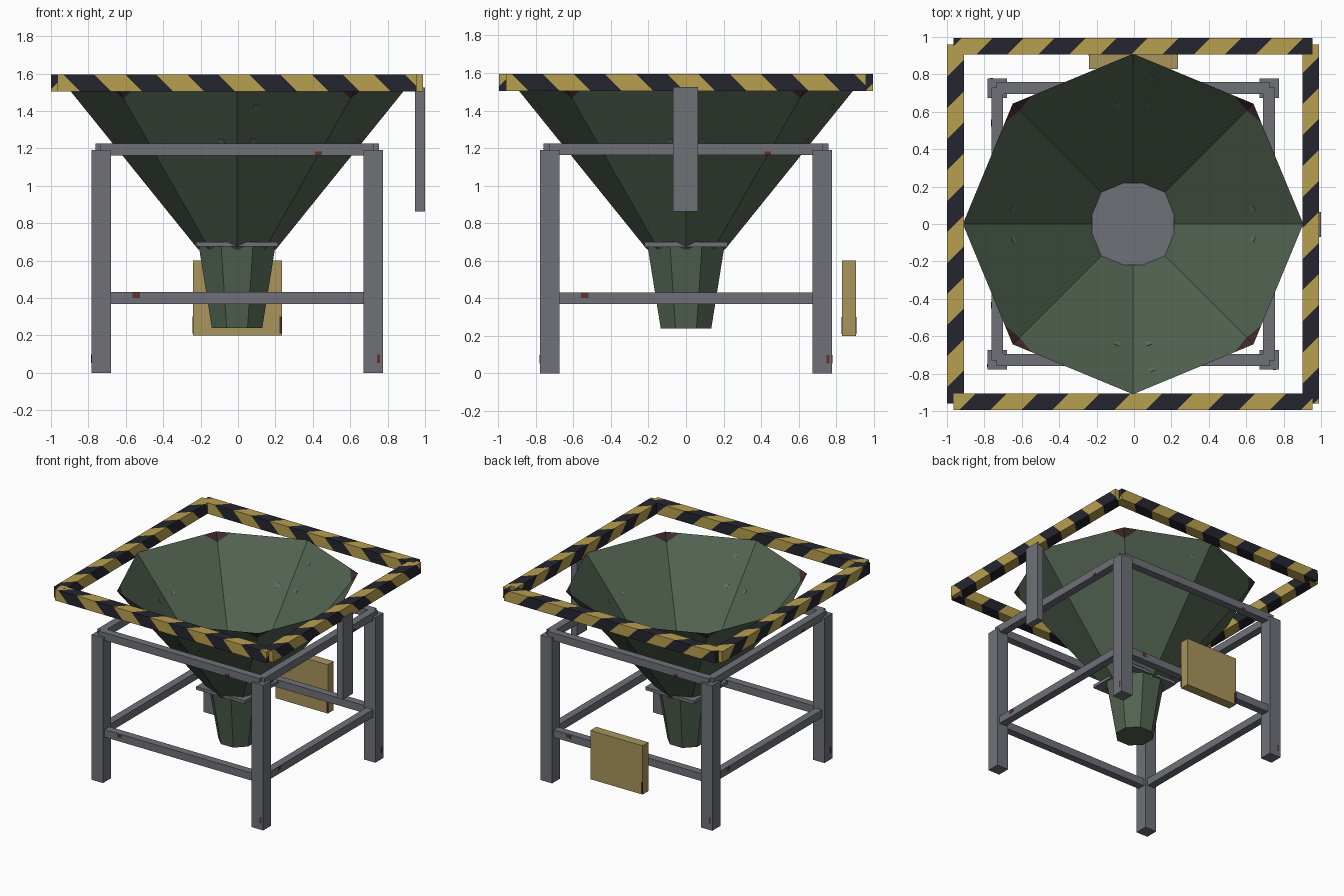
import bpy, bmesh, math
from mathutils import Vector, Matrix

if "Cube" in bpy.data.objects:
    bpy.data.objects.remove(bpy.data.objects["Cube"])

CX = -0.005  # the hopper and its stand sit slightly left of centre


def material(name, r, g, b):
    def lin(c):
        c /= 255
        return c / 12.92 if c <= 0.04045 else ((c + 0.055) / 1.055) ** 2.4
    m = bpy.data.materials.new(name)
    m.diffuse_color = (lin(r), lin(g), lin(b), 1)
    m.use_nodes = True
    m.node_tree.nodes["Principled BSDF"].inputs["Base Color"].default_value = m.diffuse_color
    return m


STEEL = material("grey steel", 110, 113, 120)
YELLOW = material("hazard yellow", 184, 160, 78)
BLACK = material("hazard black", 37, 37, 48)
GREEN = material("dull green", 82, 99, 81)
PANEL = material("faded yellow", 168, 149, 92)
DARK_RUST = material("dark rust", 64, 44, 42)
RUST = material("red rust", 98, 50, 42)
SCUFF = material("scuffed green", 100, 109, 101)


def finish(bm, name, *mats):
    me = bpy.data.meshes.new(name)
    bm.to_mesh(me)
    bm.free()
    for m in mats:
        me.materials.append(m)
    ob = bpy.data.objects.new(name, me)
    bpy.context.collection.objects.link(ob)
    return ob


def box_mesh(center, size):
    bm = bmesh.new()
    bmesh.ops.create_cube(bm, size=1, matrix=Matrix.Translation(center) @ Matrix.Diagonal((*size, 1)))
    return bm


def box(name, center, size, mat):
    return finish(box_mesh(center, size), name, mat)


def cut(bm, point, normal):
    bmesh.ops.bisect_plane(bm, geom=bm.verts[:] + bm.edges[:] + bm.faces[:],
                           dist=1e-5, plane_co=point, plane_no=normal)


def cone_shell(name, r_low, z_low, r_high, z_high, turn, cap):
    """Eight-sided tapering sheet, open at the top."""
    bm = bmesh.new()
    rings = []
    for r, z in ((r_low, z_low), (r_high, z_high)):
        rings.append([bm.verts.new((CX + r * math.cos(turn + i * math.pi / 4),
                                    r * math.sin(turn + i * math.pi / 4), z)) for i in range(8)])
    low, high = rings
    for i in range(8):
        j = (i + 1) % 8
        bm.faces.new((low[i], low[j], high[j], high[i]))
    if cap:
        bm.faces.new(low[::-1])
    return bm


# Hopper funnel with rusted rim corners on the diagonals
R_TOP, Z_TOP, R_LOW, Z_LOW = 0.91, 1.53, 0.208, 0.66
bm = cone_shell("hopper", R_LOW, Z_LOW, R_TOP, Z_TOP, 0, False)
corners = []
for i in range(4):
    a = math.pi / 4 + i * math.pi / 2
    radial = Vector((math.cos(a), math.sin(a), 0))
    point = Vector((CX, 0, Z_TOP)) + radial * 0.868
    corners.append((point, (radial - Vector((0, 0, 0.15))).normalized()))
    cut(bm, *corners[-1])
for f in bm.faces:
    c = f.calc_center_median()
    if any((c - p).dot(n) > 0 for p, n in corners):
        f.material_index = 1
finish(bm, "hopper", GREEN, DARK_RUST)

# Chute below the hopper, with a closed end
finish(cone_shell("chute", 0.146, 0.24, 0.222, 0.68, math.pi / 8, True), "chute", GREEN)
box("chute_flange", (CX, 0, 0.687), (0.44, 0.44, 0.026), STEEL)

# Scuff marks lying in the hopper wall
slope = (R_TOP - R_LOW) / (Z_TOP - Z_LOW)
bm = bmesh.new()
for q in range(4):
    for side in (-1, 1):
        for along in ((0.645, 0.785) if (q + side) % 4 == 0 else (0.645,)):
            a_face = q * math.pi / 2 + side * math.pi / 8
            a = q * math.pi / 2 + side * 0.13
            rho = along / math.cos(math.pi / 8) * math.cos(math.pi / 8)
            # wall radius in this direction is rho, found from the flat face
            height = Z_LOW + (rho * math.cos(a - a_face) / math.cos(math.pi / 8) - R_LOW) / slope
            out = Vector((math.cos(a_face), math.sin(a_face), -slope * math.cos(math.pi / 8)))
            spin = out.to_track_quat('Z', 'Y').to_matrix().to_4x4()
            pos = Matrix.Translation((CX + rho * math.cos(a), rho * math.sin(a), height))
            bmesh.ops.create_cube(bm, size=1, matrix=pos @ spin @ Matrix.Diagonal((0.03, 0.03, 0.005, 1)))
finish(bm, "hopper_scuffs", SCUFF)

# Stand: four legs, with upper and lower rails
LEG = 0.727
for sx in (-1, 1):
    for sy in (-1, 1):
        box("leg", (CX + sx * LEG, sy * LEG, 0.595), (0.104, 0.104, 1.19), STEEL)
for s in (-1, 1):
    for label, z in (("upper_rail", 1.194), ("lower_rail", 0.4)):
        box(label, (CX, s * LEG, z), (1.46, 0.062, 0.062), STEEL)
        box(label, (CX + s * LEG, 0, z), (0.062, 1.46, 0.062), STEEL)


# Striped guard frame: each bar is sliced diagonally into bands
def striped_bar(name, center, along_x, start):
    center = Vector(center)
    bm = box_mesh(center, (1.92, 0.09, 0.09) if along_x else (0.09, 1.92, 0.09))
    normal = Vector((1, -1, 1) if along_x else (-1, 1, 1))
    step = 0.166
    for k in range(-2, 16):
        cut(bm, center + normal * ((start + k * step) / 3), normal.normalized())
    for f in bm.faces:
        w = (f.calc_center_median() - center).dot(normal)
        f.material_index = 1 if math.floor((w - start) / step) % 2 == 0 else 0
    finish(bm, name, YELLOW, BLACK)


striped_bar("guard_front", (CX, -0.95, 1.55), True, -0.84)
striped_bar("guard_back", (CX, 0.95, 1.55), True, -0.75)
striped_bar("guard_right", (CX + 0.95, 0, 1.55), False, -0.93)
striped_bar("guard_left", (CX - 0.95, 0, 1.55), False, -0.95)

# Hanging side plate and rear control panel
box("side_plate", (0.973, -0.003, 1.194), (0.054, 0.134, 0.664), STEEL)
box("rear_panel", (-0.003, 0.868, 0.4), (0.474, 0.076, 0.4), PANEL)
for s in (-1, 1):
    box("panel_rust", (-0.003 + s * 0.232, 0.868 + -s * 0.037, 0.255), (0.014, 0.006, 0.09), DARK_RUST)

# Rust patches repeated on each side of the stand
for q in range(4):
    turn = Matrix.Translation((CX, 0, 0)) @ Matrix.Rotation(q * math.pi / 2, 4, 'Z')
    for name, x, depth, z, w, h in (("rail_rust", -0.54, LEG + 0.031, 0.415, 0.04, 0.03),
                                    ("rail_rust", 0.435, LEG + 0.031, 1.173, 0.036, 0.018),
                                    ("leg_rust", 0.757, LEG + 0.052, 0.075, 0.016, 0.045)):
        ob = box(name, (x, -depth, z), (w, 0.004, h), RUST)
        ob.data.transform(turn)
